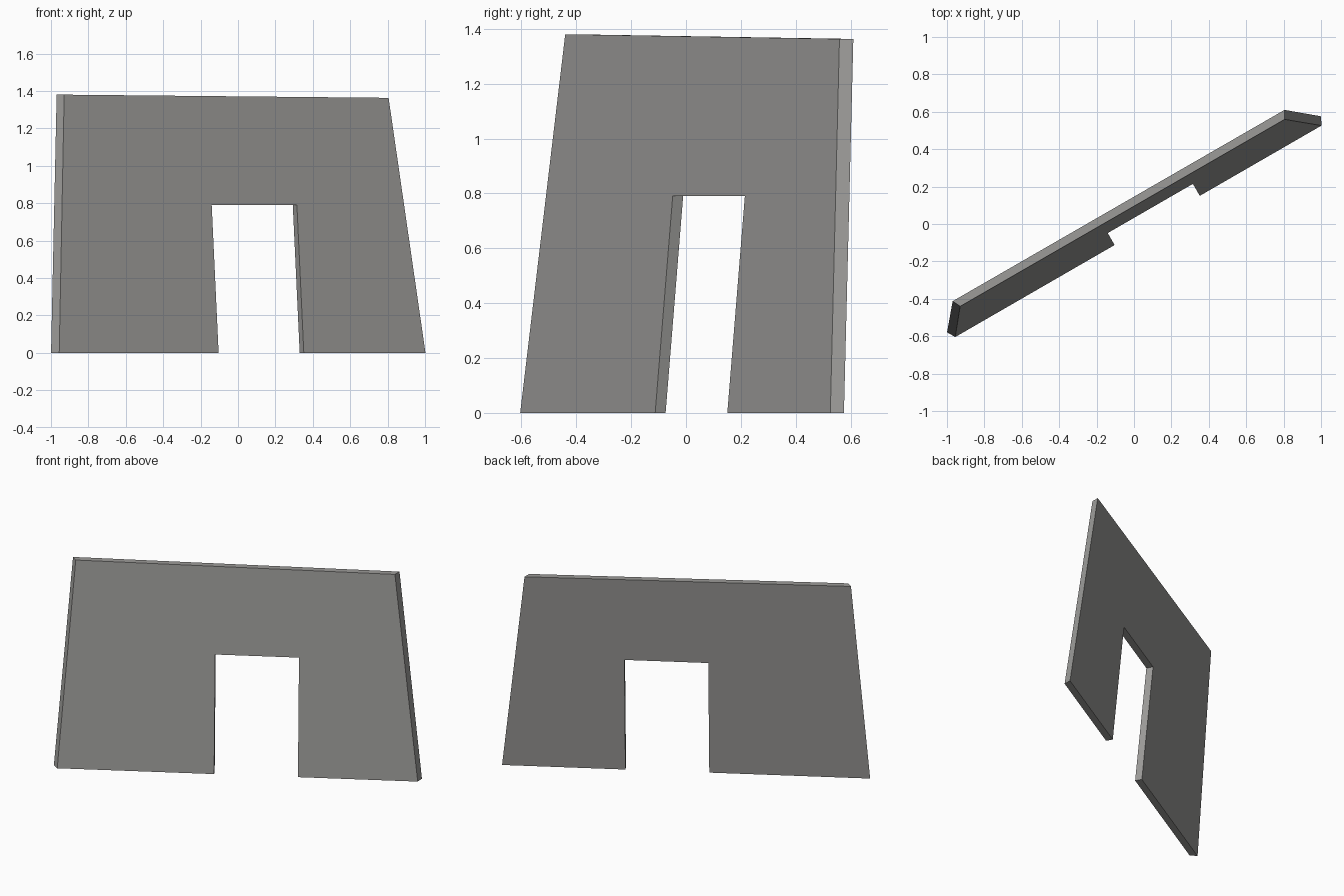
import bpy, bmesh, math

if "Cube" in bpy.data.objects:
    bpy.data.objects.remove(bpy.data.objects["Cube"])

# Local wall frame: u along the wall (turned 30 degrees), n towards the front, z up
C, S = math.cos(math.radians(30)), math.sin(math.radians(30))
FRONT, BACK, LEAN = 0.0455, 0.0015, 0.128 / 1.37

def place(u, z, n0):
    n = n0 - LEAN * z          # wall leans backwards
    return (u * C + n * S, u * S - n * C, z)

# Leaning wall outline with doorway: (u front, u back, z)
outline = [
    (-1.130, -1.155, 0), (-0.146, -0.146, 0), (-0.146, -0.146, 0.79),
    (0.380, 0.380, 0.79), (0.380, 0.380, 0), (1.131, 1.154, 0),
    (0.977, 1.002, 1.363), (-1.025, -1.046, 1.38),
]

bm = bmesh.new()
front = [bm.verts.new(place(a, z, FRONT)) for a, b, z in outline]
back = [bm.verts.new(place(b, z, BACK)) for a, b, z in outline]
bm.faces.new(front)
bm.faces.new(back[::-1])
for i in range(len(outline)):
    j = (i + 1) % len(outline)
    bm.faces.new((front[j], front[i], back[i], back[j]))
bmesh.ops.recalc_face_normals(bm, faces=bm.faces)

mesh = bpy.data.meshes.new("leaning_wall")
bm.to_mesh(mesh)
bm.free()
wall = bpy.data.objects.new("leaning_wall", mesh)
bpy.context.collection.objects.link(wall)

# Plain grey stone
mat = bpy.data.materials.new("warm grey")
mat.diffuse_color = (0.33, 0.325, 0.315, 1)
mat.use_nodes = True
mat.node_tree.nodes["Principled BSDF"].inputs["Base Color"].default_value = mat.diffuse_color
mesh.materials.append(mat)
